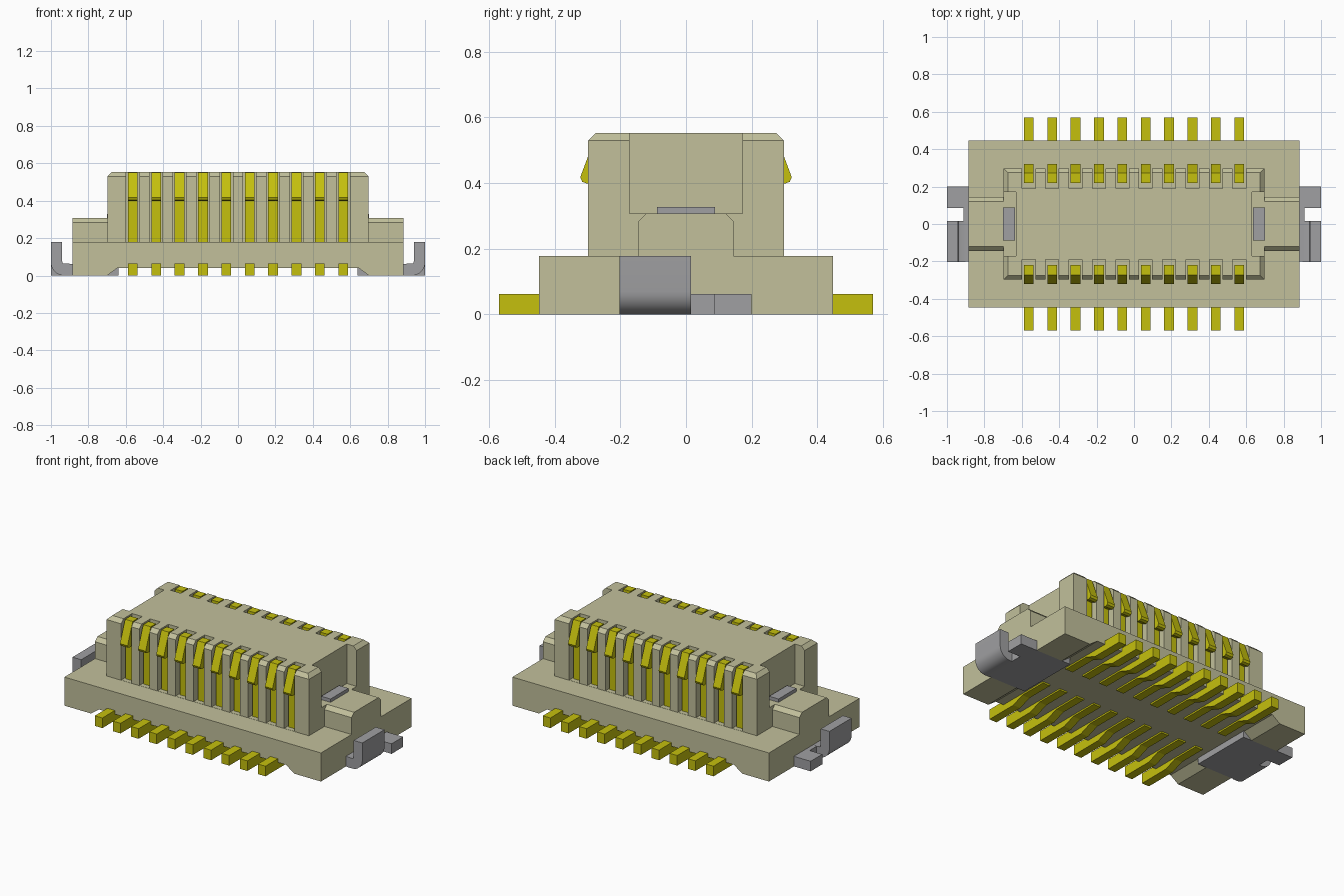
import bpy, bmesh, math
from mathutils import Vector

cube = bpy.data.objects.get("Cube")
if cube:
    bpy.data.objects.remove(cube, do_unlink=True)


def material(name, color, metallic=0.0):
    m = bpy.data.materials.new(name)
    m.use_nodes = True
    m.diffuse_color = (*color, 1)
    bsdf = m.node_tree.nodes["Principled BSDF"]
    bsdf.inputs["Base Color"].default_value = (*color, 1)
    return m


BEIGE = material("beige plastic", (0.54, 0.53, 0.33))
GOLD = material("gold contact", (0.56, 0.53, 0.004))
GREY = material("grey metal", (0.35, 0.35, 0.36))


def add_box(bm, x0, x1, y0, y1, z0, z1):
    v = bmesh.ops.create_cube(bm, size=1)["verts"]
    for p in v:
        p.co = Vector(((x0 + x1) / 2 + p.co.x * (x1 - x0),
                       (y0 + y1) / 2 + p.co.y * (y1 - y0),
                       (z0 + z1) / 2 + p.co.z * (z1 - z0)))


def add_prism(bm, profile, axis, a, b):
    """Extrude a profile along x (points are y, z) or along y (points are x, z)."""
    def at(p, t):
        return (t, p[0], p[1]) if axis == "x" else (p[0], t, p[1])
    lo = [bm.verts.new(at(p, a)) for p in profile]
    hi = [bm.verts.new(at(p, b)) for p in profile]
    n = len(profile)
    bm.faces.new(lo)
    bm.faces.new(hi[::-1])
    for i in range(n):
        j = (i + 1) % n
        bm.faces.new((lo[i], hi[i], hi[j], lo[j]))


def finish(bm, name, mat):
    bmesh.ops.recalc_face_normals(bm, faces=bm.faces[:])
    me = bpy.data.meshes.new(name)
    bm.to_mesh(me)
    bm.free()
    ob = bpy.data.objects.new(name, me)
    bpy.context.collection.objects.link(ob)
    me.materials.append(mat)
    return ob


def cut(ob, boxes):
    bm = bmesh.new()
    for b in boxes:
        add_box(bm, *b)
    cutter = finish(bm, "cutter", ob.data.materials[0])
    cutter.hide_render = True
    mod = ob.modifiers.new("cut", "BOOLEAN")
    mod.operation, mod.solver, mod.object = "DIFFERENCE", "EXACT", cutter
    bpy.context.view_layer.objects.active = ob
    bpy.ops.object.modifier_apply(modifier=mod.name)
    bpy.data.objects.remove(cutter, do_unlink=True)


PIN_X = [-0.5625 + 0.125 * i for i in range(10)]
SLOT, PIN = 0.035, 0.026      # half widths

# Base plate with a shallow channel underneath and pockets for the end tabs
bm = bmesh.new()
add_prism(bm, [(-0.885, 0), (-0.70, 0), (-0.645, 0.04), (0.645, 0.04), (0.70, 0),
               (0.885, 0), (0.885, 0.178), (-0.885, 0.178)], "y", -0.447, 0.447)
base = finish(bm, "base", BEIGE)
cut(base, [(s * 0.77 - 0.13, s * 0.77 + 0.13, -0.2, 0.2, -0.05, 0.063) for s in (-1, 1)])

# Raised block: chamfered rim, contact slots and end notches
bm = bmesh.new()
add_box(bm, -0.698, 0.698, -0.298, 0.298, 0.17, 0.553)
rim = [e for e in bm.edges if all(v.co.z > 0.5 for v in e.verts)]
bmesh.ops.bevel(bm, geom=rim, offset=0.023, segments=1, affect="EDGES")
block = finish(bm, "raised_block", BEIGE)
slots = [(x - SLOT, x + SLOT, min(s * 0.19, s * 0.4), max(s * 0.19, s * 0.4), 0.179, 0.7)
         for x in PIN_X for s in (-1, 1)]
notches = [(s * 0.73 - 0.1, s * 0.73 + 0.1, -0.172, 0.172, 0.307, 0.7) for s in (-1, 1)]
cut(block, slots + notches)

# End steps beside the raised block
for side, s in (("left", 1), ("right", -1)):
    bm = bmesh.new()
    add_prism(bm, [(-0.145, 0.17), (0.145, 0.17), (0.145, 0.283), (0.121, 0.307),
                   (-0.121, 0.307), (-0.145, 0.283)], "x", s * 0.69, s * 0.885)
    finish(bm, side + "_end_step", BEIGE)

# Spring contacts and solder tails, one of each per slot and side
contact = [(0.22, 0.10), (0.22, 0.551), (0.272, 0.551), (0.322, 0.418),
           (0.316, 0.404), (0.30, 0.398), (0.268, 0.41), (0.268, 0.10)]
tail = [(0.57, 0), (0.57, 0.063), (0.36, 0.063), (0.28, 0.09), (0.10, 0.09),
        (0.10, 0.03), (0.28, 0.03), (0.36, 0)]
for side, s in (("front", -1), ("back", 1)):
    for part, prof in (("spring_contacts", contact), ("solder_tails", tail)):
        bm = bmesh.new()
        for x in PIN_X:
            add_prism(bm, [(s * y, z) for y, z in prof], "x", x - PIN, x + PIN)
        finish(bm, side + "_" + part, GOLD)

# Metal end tabs: bent upright tab, flat foot, pocket plate and upright tongue
R, N = 0.07, 8
outer = [(1 - R + R * math.sin(t), R - R * math.cos(t))
         for t in (math.pi / 2 * i / N for i in range(N + 1))]
bend = [(0.90, 0)] + outer + [(1, 0.178), (0.94, 0.178), (0.94, 0.075),
                              (0.937, 0.066), (0.928, 0.063), (0.90, 0.063)]
for side, s in (("left", 1), ("right", -1)):
    bm = bmesh.new()
    add_prism(bm, [(s * x, z) for x, z in bend], "y", -0.203, 0.015)
    tab = finish(bm, side + "_bent_tab", GREY)
    bpy.ops.object.select_all(action="DESELECT")
    tab.select_set(True)
    bpy.context.view_layer.objects.active = tab
    bpy.ops.object.shade_smooth_by_angle(angle=math.radians(30))

    def plate(name, x0, x1, *rest):
        b = bmesh.new()
        add_box(b, *sorted((s * x0, s * x1)), *rest)
        finish(b, side + "_" + name, GREY)

    plate("pocket_plate", 0.64, 0.912, -0.2, 0.2, 0, 0.0625)
    plate("flat_foot", 0.91, 1.0, 0.085, 0.2, 0, 0.0625)
    plate("tongue", 0.636, 0.70, -0.088, 0.088, 0.05, 0.328)
